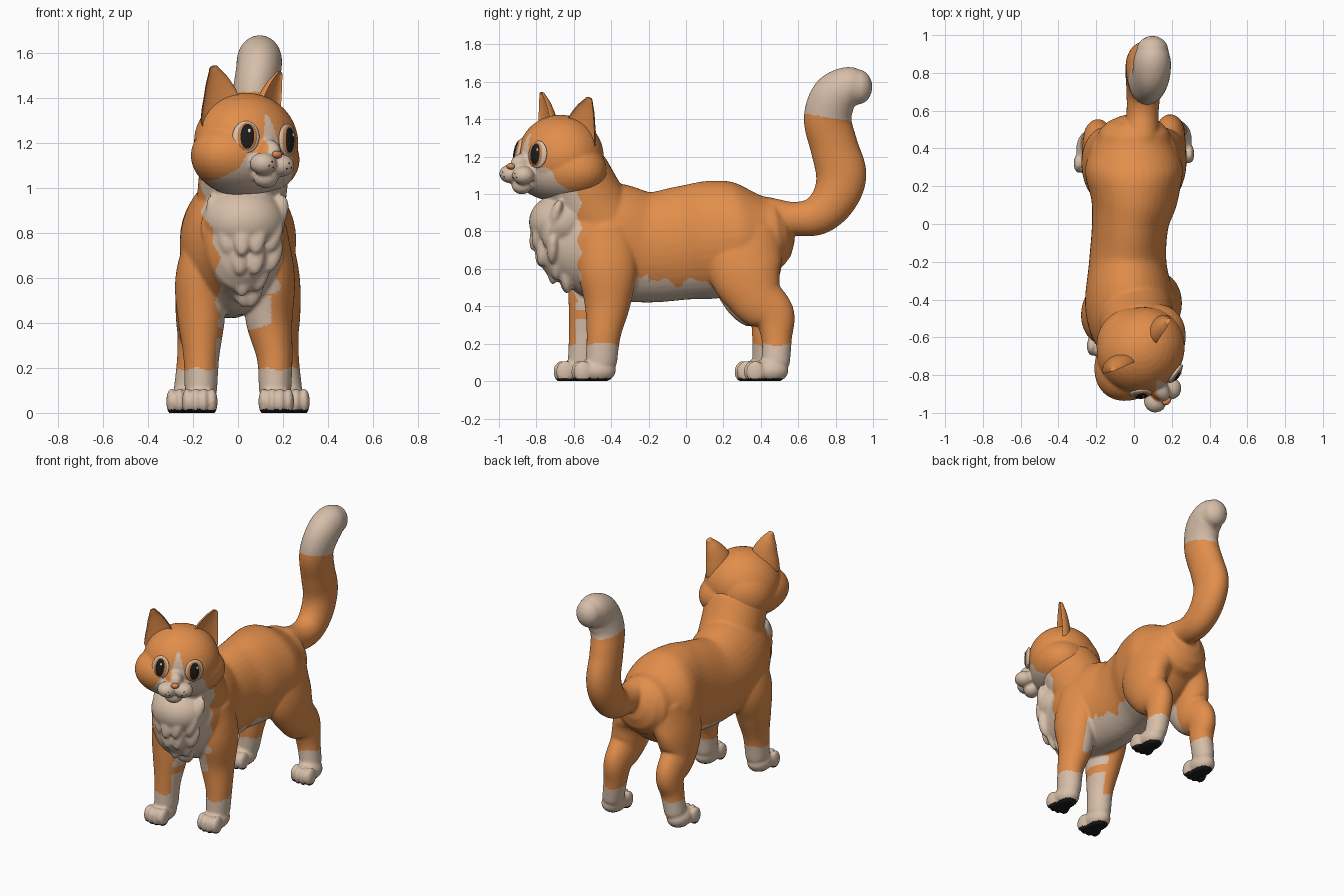
import bpy, bmesh, math
from mathutils import Vector, Matrix, Euler

if "Cube" in bpy.data.objects:
    bpy.data.objects.remove(bpy.data.objects["Cube"])


def material(name, rgb):
    m = bpy.data.materials.new(name)
    m.use_nodes = True
    m.diffuse_color = (*rgb, 1)
    bsdf = next(n for n in m.node_tree.nodes if n.type == 'BSDF_PRINCIPLED')
    bsdf.inputs["Base Color"].default_value = (*rgb, 1)
    bsdf.inputs["Roughness"].default_value = 0.8
    return m


ORANGE = material("orange fur", (0.76, 0.27, 0.07))
CREAM = material("cream fur", (0.68, 0.52, 0.40))
BLACK = material("black", (0.012, 0.011, 0.01))
IRIS = material("amber iris", (0.55, 0.22, 0.07))
NOSE = material("nose", (0.72, 0.25, 0.09))
HIGHLIGHT = material("eye highlight", (0.85, 0.82, 0.78))


def ellipsoid(bm, loc, radii, rot=(0, 0, 0)):
    bmesh.ops.create_uvsphere(bm, u_segments=40, v_segments=20, radius=1,
                              matrix=Matrix.LocRotScale(Vector(loc), Euler(rot), Vector(radii)))


def spline(stations, steps=8):
    """Catmull-Rom through (x, y, z, side radius, depth radius)."""
    p = [Vector(s) for s in stations]
    p = [p[0] * 2 - p[1]] + p + [p[-1] * 2 - p[-2]]
    out = []
    for a, b, c, d in zip(p, p[1:], p[2:], p[3:]):
        for i in range(steps):
            t = i / steps
            out.append(0.5 * (2 * b + (c - a) * t + (2 * a - 5 * b + 4 * c - d) * t * t
                              + (3 * b - a - 3 * c + d) * t ** 3))
    return out + [p[-2]]


def tube(bm, stations, cap=0.7, dish=None, sides=40):
    """Closed round-ended tube; dish folds the front half inward."""
    pts = spline(stations)
    pos = [Vector(p[:3]) for p in pts]
    tan = [(pos[min(i + 1, len(pos) - 1)] - pos[max(i - 1, 0)]).normalized() for i in range(len(pos))]
    rows = [(c, t, p[3], p[4]) for c, t, p in zip(pos, tan, pts)]

    def end(row, sign):
        c, t, a, b = row
        reach = sign * cap * min(a, b)
        return [(c + t * reach * math.sin(k), t, a * math.cos(k), b * math.cos(k)) for k in (0.4, 0.8, 1.2, 1.5)]

    rows = end(rows[0], -1)[::-1] + rows + end(rows[-1], 1)
    rings = []
    for c, t, a, b in rows:
        side = (Vector((1, 0, 0)) - t * t.x).normalized()
        up = t.cross(side)
        ring = []
        for k in range(sides):
            ang = math.tau * k / sides
            s = math.sin(ang)
            if dish and s < 0:
                s *= -dish
            ring.append(bm.verts.new(c + side * a * math.cos(ang) + up * b * s))
        rings.append(ring)
    for r, q in zip(rings, rings[1:]):
        for k in range(sides):
            j = (k + 1) % sides
            bm.faces.new((r[k], r[j], q[j], q[k]))
    bm.faces.new(rings[0][::-1])
    bm.faces.new(rings[-1])


def place(name, bm, mats):
    me = bpy.data.meshes.new(name)
    bmesh.ops.recalc_face_normals(bm, faces=bm.faces)
    bm.to_mesh(me)
    bm.free()
    ob = bpy.data.objects.new(name, me)
    bpy.context.collection.objects.link(ob)
    for m in mats:
        me.materials.append(m)
    me.polygons.foreach_set("use_smooth", [True] * len(me.polygons))
    return ob


def fuse(name, bm, voxel, smooth, mats, rule, floor=-9):
    """Merge overlapping forms into one skin, then colour it by rule."""
    ob = place(name, bm, [])
    rm = ob.modifiers.new("fuse", 'REMESH')
    rm.mode, rm.voxel_size = 'VOXEL', voxel
    sm = ob.modifiers.new("soften", 'SMOOTH')
    sm.factor, sm.iterations = 0.5, smooth
    bpy.context.view_layer.update()
    me = bpy.data.meshes.new_from_object(ob.evaluated_get(bpy.context.evaluated_depsgraph_get()))
    ob.modifiers.clear()
    ob.data = me
    me.name = name
    me.materials.clear()
    for m in mats:
        me.materials.append(m)
    for v in me.vertices:
        v.co.z = max(v.co.z, floor)
    me.update()
    for f in me.polygons:
        f.use_smooth = True
        f.material_index = rule(f.center, f.normal)
    bpy.context.view_layer.update()
    return ob


# Torso, neck and chest
body = bmesh.new()
tube(body, [(0, .44, .79, .2, .2), (0, .3, .77, .258, .29), (0, .15, .757, .235, .315),
            (-.02, 0, .74, .203, .305), (-.033, -.2, .715, .205, .295), (-.025, -.4, .745, .235, .315),
            (-.01, -.55, .76, .222, .3), (.01, -.68, .76, .17, .23)])
tube(body, [(0, -.42, .8, .2, .2), (.015, -.52, .95, .198, .2), (.03, -.6, 1.1, .2, .195)])
ellipsoid(body, (.025, -.67, .85), (.185, .17, .15))

# Tail
tube(body, [(.04, .45, .89, .09, .09), (.045, .58, .868, .085, .09), (.05, .7, .885, .09, .105),
            (.05, .79, .97, .095, .12), (.05, .83, 1.1, .095, .135), (.055, .793, 1.25, .095, .128),
            (.07, .757, 1.4, .097, .127), (.09, .79, 1.515, .1, .124), (.096, .86, 1.57, .1, .11),
            (.098, .92, 1.573, .085, .095)], cap=0.9)


def paw(x, y, turn):
    """Foot with four toes, pointing forward."""
    ellipsoid(body, (x, y, .055), (.074, .1, .066))
    for k in (-1.5, -.5, .5, 1.5):
        ellipsoid(body, (x + k * .037 + turn, y - .098 + abs(k) * .014, .05), (.024, .05, .06))


# Legs, with each side standing slightly apart in stride
for s in (1, -1):
    fy, lean = (0, -.025) if s > 0 else (-.095, 0)
    tube(body, [(s * .1, -.43 + fy * .5, .8, .12, .155), (s * .165 + lean, -.42 + fy * .6, .6, .113, .16),
                (s * .163 + lean, -.42 + fy * .9, .42, .105, .125), (s * .163, -.44 + fy, .25, .08, .092),
                (s * .165, -.453 + fy, .1, .072, .084)])
    paw(s * .17, -.475 + fy, 0)
    hy = 0 if s > 0 else -.05
    tube(body, [(s * .1, .32, .78, .14, .2), (s * .162, .315, .6, .113, .198),
                (s * .183, .375 + hy * .5, .45, .095, .15), (s * .19, .468 + hy * .5, .35, .08, .115),
                (s * .2, .485 + hy, .23, .072, .082), (s * .22, .48 + hy, .1, .066, .076)])
    paw(s * .232, .448 + hy, s * .008)

# Chest ruff tufts
for row, (z, front, count, width) in enumerate(
        [(.89, -.815, 4, .14), (.8, -.825, 5, .14), (.71, -.8, 4, .115), (.62, -.735, 3, .08), (.55, -.67, 2, .03)]):
    for k in range(count):
        u = -1 + 2 * k / (count - 1)
        x = .03 + u * width + .012 * (-1) ** row
        ellipsoid(body, (x, front + .02 + 4.2 * (x - .03) ** 2, z - .02 * (1 - abs(u))),
                  (.04, .03, .085), ((.74 - z) * 1.3 - .1, u * .25, 0))


def body_colour(c, n):
    x, y, z = c
    wave = math.sin(34 * y) + .6 * math.sin(61 * y + 1)
    if z < .016:
        return 2
    if z < .195 + .006 * math.sin(60 * x):
        return 1
    if y > .6:
        return int(z + .16 * (y - .755) > 1.41)
    ragged = .012 * math.sin(48 * z)
    if z > .42 and y < -.57 + ragged:
        left_edge = -.155 + .38 * min(max(.9 - z, 0), .17)
        return int(left_edge + ragged < x and (z > .72 or x < .205 + ragged))
    if -.75 < y < -.3 and z < .52:
        if x < 0 and n.x > .5:
            return int(y > -.59 and (z < .33 or z > .38))
        if z > .37 + .3 * max(0, x - .06) and -.08 < x < .15:
            return 1
    if -.32 < y < .32 and abs(x) < .165 and z < .53 + .02 * wave + (.05 if y < -.2 else 0):
        return 1
    return 0


fuse("body", body, .008, 12, [ORANGE, CREAM, BLACK], body_colour, floor=0)

# Head and muzzle, built facing forward and then turned
FACE = -.055
head = bmesh.new()
ellipsoid(head, (.005, .005, .012), (.24, .222, .222))
ellipsoid(head, (0, 0, -.055), (.29, .203, .178), (0, 0, .16))
ellipsoid(head, (0, .05, -.02), (.2, .2, .2))
ellipsoid(head, (FACE, -.205, -.035), (.05, .08, .06))
ellipsoid(head, (FACE, -.21, -.15), (.058, .05, .045))
for s in (1, -1):
    ellipsoid(head, (FACE + s * .052, -.248, -.09), (.06, .06, .05))


def head_colour(c, n):
    x, y, z = c
    if y < -.05 and -.06 < z < .135 and abs(x + .042) < .008 + .26 * (.135 - z):
        return 1
    return int(z < -.04 and y < .02 and abs(x + .01) < .13 + .55 * (-.04 - z) + .006 * math.sin(70 * z))


turn = (Matrix.Translation((.035, -.677, 1.19)) @ Matrix.Rotation(math.radians(41), 4, 'Z')
        @ Matrix.Rotation(math.radians(4), 4, 'Y'))
skull = fuse("head", head, .008, 5, [ORANGE, CREAM], head_colour)

# Cupped ears, opening slightly outward
for s, label in ((1, "left"), (-1, "right")):
    bm = bmesh.new()
    tube(bm, [(s * -.02, .01, .1, .1, .075), (s * -.01, .008, .19, .086, .066),
              (s * .014, .004, .27, .056, .048), (s * .036, 0, .327, .022, .025)], dish=.4)
    ear = place(f"{label}_ear", bm, [ORANGE])
    ear.data.set_sharp_from_angle(angle=math.radians(50))
    ear.matrix_world = (turn @ Matrix.Translation((s * .162, .005, 0))
                        @ Matrix.Rotation(s * math.radians(20), 4, 'Z'))


def bead(name, mat, loc, radii, quat=None):
    bm = bmesh.new()
    ellipsoid(bm, (0, 0, 0), radii)
    ob = place(name, bm, [mat])
    ob.matrix_world = turn @ Matrix.LocRotScale(Vector(loc), quat, None)


# Eyes set on the face surface
for s, label in ((1, "left"), (-1, "right")):
    hit, loc, normal, _ = skull.ray_cast(Vector((s * .104 - .042, -1, .027)), Vector((0, 1, 0)))
    quat = normal.to_track_quat('-Y', 'Z')
    inward = quat @ Vector((-s, 0, 0))
    for part, mat, radii, out, shift in (("eye_white", CREAM, (.06, .018, .073), 0, 0),
                                         ("iris", IRIS, (.048, .016, .065), .006, .003),
                                         ("pupil", BLACK, (.036, .014, .058), .011, .004)):
        bead(f"{label}_{part}", mat, loc + normal * out + inward * shift, radii, quat)
    glint = loc + normal * .0235 + quat @ Vector((.012, 0, .024))
    bead(f"{label}_highlight", HIGHLIGHT, glint, (.007, .003, .009), quat)

# Nose and whisker spots
bead("nose", NOSE, (FACE - .008, -.288, -.046), (.026, .018, .017))
for s in (1, -1):
    for dx, dz in ((.05, -.08), (.065, -.1), (.04, -.105)):
        hit, loc, normal, _ = skull.ray_cast(Vector((FACE + s * dx, -1, dz)), Vector((0, 1, 0)))
        bead("whisker_spot", BLACK, loc, (.003, .003, .003))
skull.matrix_world = turn
